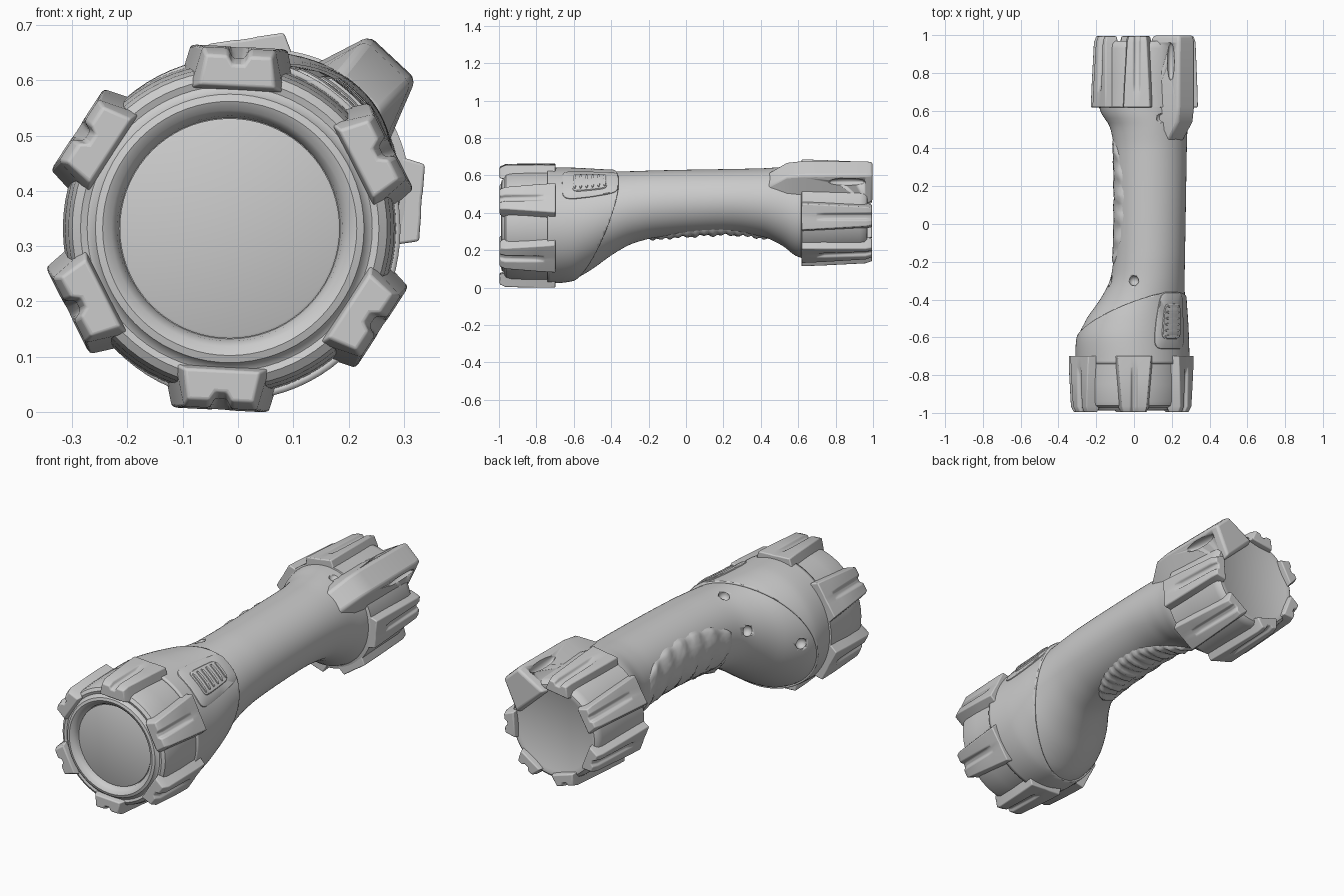
import bpy, bmesh, math, random
from math import sin, cos, radians, pi
from mathutils import Matrix, Vector

random.seed(4)
cube = bpy.data.objects.get("Cube")
if cube:
    bpy.data.objects.remove(cube, do_unlink=True)

grey = bpy.data.materials.new("plain_grey")
grey.use_nodes = True
tone = (0.6, 0.6, 0.6, 1)
grey.diffuse_color = tone
grey.node_tree.nodes["Principled BSDF"].inputs["Base Color"].default_value = tone

HEAD = (-0.015, 0.332)   # axis of the lamp head (x, z)
TAIL = (0.055, 0.40)     # axis of the tail cap


def finish(name, bm, angle=35):
    """Turn a bmesh into a shaded object."""
    bmesh.ops.recalc_face_normals(bm, faces=bm.faces)
    me = bpy.data.meshes.new(name)
    bm.to_mesh(me)
    bm.free()
    me.materials.append(grey)
    ob = bpy.data.objects.new(name, me)
    bpy.context.collection.objects.link(ob)
    bpy.ops.object.select_all(action="DESELECT")
    ob.select_set(True)
    bpy.context.view_layer.objects.active = ob
    bpy.ops.object.shade_smooth_by_angle(angle=radians(angle))
    return ob


def loft(rings, closed=True, caps=True):
    """Skin a list of equally long point rings."""
    bm = bmesh.new()
    vs = [[bm.verts.new(p) for p in r] for r in rings]
    n = len(rings[0])
    for a, b in zip(vs, vs[1:]):
        for i in range(n if closed else n - 1):
            j = (i + 1) % n
            bm.faces.new((a[i], a[j], b[j], b[i]))
    if caps:
        bm.faces.new(vs[0])
        bm.faces.new(vs[-1])
    return bm


def revolve(name, centre, profile, n=72):
    rings = [[(centre[0] + r * cos(2 * pi * i / n), y, centre[1] + r * sin(2 * pi * i / n))
              for i in range(n)] for r, y in profile]
    return finish(name, loft(rings))


def bevel(ob, width):
    m = ob.modifiers.new("Bevel", "BEVEL")
    m.width, m.segments, m.limit_method, m.angle_limit = width, 3, "ANGLE", radians(30)


def carve(ob, spots):
    """Cut ellipsoid hollows given as (centre, radii)."""
    bm = bmesh.new()
    for c, r in spots:
        bmesh.ops.create_uvsphere(bm, u_segments=20, v_segments=12, radius=1,
                                  matrix=Matrix.Translation(c) @ Matrix.Diagonal((*r, 1)))
    cutter = finish("hollow_cutter", bm)
    m = ob.modifiers.new("Hollows", "BOOLEAN")
    m.object, m.operation, m.solver = cutter, "DIFFERENCE", "EXACT"
    dg = bpy.context.evaluated_depsgraph_get()
    me = bpy.data.meshes.new_from_object(ob.evaluated_get(dg))
    ob.modifiers.clear()
    ob.data = me
    bpy.data.objects.remove(cutter, do_unlink=True)


# Body outline: y, then left, right, bottom, top
OUTLINE = [(-0.74, -0.30, 0.285, 0.03, 0.632), (-0.6, -0.295, 0.282, 0.045, 0.632),
           (-0.5, -0.25, 0.277, 0.10, 0.627), (-0.4, -0.18, 0.27, 0.172, 0.622),
           (-0.3, -0.128, 0.268, 0.23, 0.622), (-0.18, -0.108, 0.27, 0.265, 0.626),
           (0.0, -0.102, 0.273, 0.283, 0.63), (0.25, -0.102, 0.277, 0.292, 0.634),
           (0.42, -0.108, 0.28, 0.27, 0.638), (0.52, -0.13, 0.284, 0.222, 0.645),
           (0.59, -0.175, 0.292, 0.168, 0.65), (0.66, -0.19, 0.295, 0.155, 0.65)]


def outline_at(y):
    k = max(i for i in range(len(OUTLINE) - 1) if OUTLINE[i][0] <= y or i == 0)
    p = [OUTLINE[min(max(k + d, 0), len(OUTLINE) - 1)] for d in (-1, 0, 1, 2)]
    t = (y - p[1][0]) / (p[2][0] - p[1][0])
    out = []
    for a, b, c, d in list(zip(*p))[1:]:
        m0, m1 = (c - a) / 2, (d - b) / 2
        out.append(b + m0 * t + (3 * (c - b) - 2 * m0 - m1) * t**2 + (2 * (b - c) + m0 + m1) * t**3)
    return out


def skin(y, a, off=0.0):
    """Point on the body at station y and angle a (radians), raised by off."""
    l, r, b, t = outline_at(y)
    return ((l + r) / 2 + ((r - l) / 2 + off) * cos(a), y, (b + t) / 2 + ((t - b) / 2 + off) * sin(a))


def body_rings(y0, y1, count, off=0.0, n=80):
    return [[skin(y0 + (y1 - y0) * j / count, 2 * pi * i / n, off) for i in range(n)]
            for j in range(count + 1)]


# Handle and flared neck, with screw holes
body = finish("body", loft(body_rings(-0.74, 0.66, 56)))
holes = [(0.0, -0.3, 0.605), (-0.118, -0.31, 0.46), (-0.262, -0.535, 0.35), (0.145, 0.56, 0.645)]
carve(body, [(c, (0.027,) * 3) for c in holes])
bpy.ops.object.select_all(action="DESELECT")

# Raised shell over the neck, trimmed along a slanted line
bm = loft(body_rings(-0.74, -0.3, 30, 0.009), caps=False)
bmesh.ops.bisect_plane(bm, geom=bm.verts[:] + bm.edges[:] + bm.faces[:],
                       plane_co=(0, -0.61, 0), plane_no=Vector((-0.32, 1, -0.32)), clear_outer=True)
shell = finish("neck_shell", bm)
m = shell.modifiers.new("Thickness", "SOLIDIFY")
m.thickness, m.offset = 0.014, -1

# Finger grip with an uneven raised surface
rows = []
for j in range(61):
    t = j / 30 - 1
    bulge = math.sqrt(max(0, 1 - t * t))
    a0, a1 = radians(178 - 46 * bulge), radians(235 + 68 * bulge)
    row = []
    for i in range(49):
        u = i / 48
        edge = min(1, 14 * min(u, 1 - u), 9 * (1 - abs(t)))
        lump = 0.005 * sin(19 * t) * sin(9 * u + 1) + random.uniform(-0.0012, 0.0012)
        if u > 0.72:
            lump += 0.010 * sin(24 * t) ** 2
        row.append(skin(0.12 + 0.35 * t, a0 + (a1 - a0) * u, -0.012 + edge * (0.019 + lump)))
    rows.append(row)
finish("finger_grip", loft(rows, closed=False, caps=False), 60)


# Switch pad with ribs, lying on the upper left flank of the neck
def pad_patch(name, y0, y1, a0, a1, low, high, corner=0.3):
    n, rings = 48, []
    ym, am, yr, ar = (y0 + y1) / 2, radians(a0 + a1) / 2, (y1 - y0) / 2, radians(a1 - a0) / 2
    for scale, off in ((1, low), (0.97, high - 0.003), (0.92, high), (0.5, high), (0.05, high)):
        ring = []
        for i in range(n):
            c, s = cos(2 * pi * i / n), sin(2 * pi * i / n)
            sx, sy = (math.copysign(abs(v) ** corner, v) * scale for v in (c, s))
            ring.append(skin(ym + yr * sx, am + ar * sy, off))
        rings.append(ring)
    return finish(name, loft(rings))


pad_patch("switch_pad", -0.665, -0.36, 26, 68, 0.0, 0.016)
pad_patch("switch_button", -0.61, -0.42, 34, 60, 0.01, 0.021)
for k in range(6):
    y = -0.595 + 0.032 * k
    pad_patch("switch_rib", y - 0.007, y + 0.007, 37, 57, 0.015, 0.026, 0.6)

# Lamp head: bezel, rolled lip and recessed lens
revolve("head_bezel", HEAD, [(0.27, -0.69), (0.302, -0.70), (0.298, -0.85), (0.292, -0.94), (0.285, -0.962),
        (0.27, -0.972), (0.258, -0.968), (0.25, -0.972), (0.243, -0.984), (0.23, -0.988),
        (0.214, -0.98), (0.204, -0.965), (0.2, -0.945)])
revolve("lens", HEAD, [(0.199, -0.94), (0.199, -0.956), (0.195, -0.958)])

# Tail cap: flared skirt and flat end
revolve("tail_cap", TAIL, [(0.22, 0.61), (0.256, 0.62), (0.25, 0.75), (0.243, 0.93), (0.238, 0.955),
        (0.225, 0.968), (0.21, 0.97), (0.2, 0.965)])


def lug(name, centre, angle, stations, width=0.014):
    """Ribbed block; stations hold y, base radius, top radius, base and top half width, groove depth."""
    a = radians(angle)
    rad, tan = (cos(a), sin(a)), (-sin(a), cos(a))
    rings = []
    for y, r0, r1, w0, w1, d in stations:
        g = 0.02
        half = [(w0, r0), (w1, r1), (g, r1), (g * 0.5, r1 - d)]
        prof = half + [(-w, r) for w, r in reversed(half)]
        rings.append([(centre[0] + rad[0] * r + tan[0] * w, y, centre[1] + rad[1] * r + tan[1] * w)
                      for w, r in prof])
    ob = finish(name, loft(rings), 40)
    bevel(ob, width)
    return ob


for k in range(6):
    lug("head_lug", HEAD, 87 + 60 * k,
        [(-0.698, 0.25, 0.328, 0.108, 0.088, 0.001), (-0.76, 0.25, 0.329, 0.104, 0.083, 0.001),
         (-0.80, 0.25, 0.329, 0.1, 0.08, 0.014), (-0.965, 0.25, 0.326, 0.085, 0.066, 0.018),
         (-0.996, 0.257, 0.312, 0.068, 0.06, 0.016)], 0.007)

for k in range(1, 7):
    lug("tail_lug", TAIL, 47 + 360 / 7 * k,
        [(0.618, 0.2, 0.279, 0.088, 0.07, 0.001), (0.7, 0.2, 0.277, 0.084, 0.066, 0.001),
         (0.74, 0.2, 0.276, 0.082, 0.064, 0.014), (0.96, 0.2, 0.268, 0.07, 0.052, 0.016),
         (0.994, 0.205, 0.258, 0.062, 0.046, 0.014)], 0.007)

# Larger hanging block on the tail, with a slot in each flank
block = lug("tail_block", TAIL, 47,
            [(0.44, 0.16, 0.243, 0.1, 0.05, 0.0), (0.54, 0.16, 0.318, 0.11, 0.056, 0.0),
             (0.62, 0.16, 0.328, 0.118, 0.058, 0.0), (0.96, 0.16, 0.33, 0.11, 0.056, 0.0),
             (0.998, 0.17, 0.325, 0.1, 0.052, 0.0)], 0.012)
carve(block, [((0.195, 0.86, 0.655), (0.02, 0.1, 0.03)), ((0.305, 0.86, 0.565), (0.03, 0.1, 0.02))])
